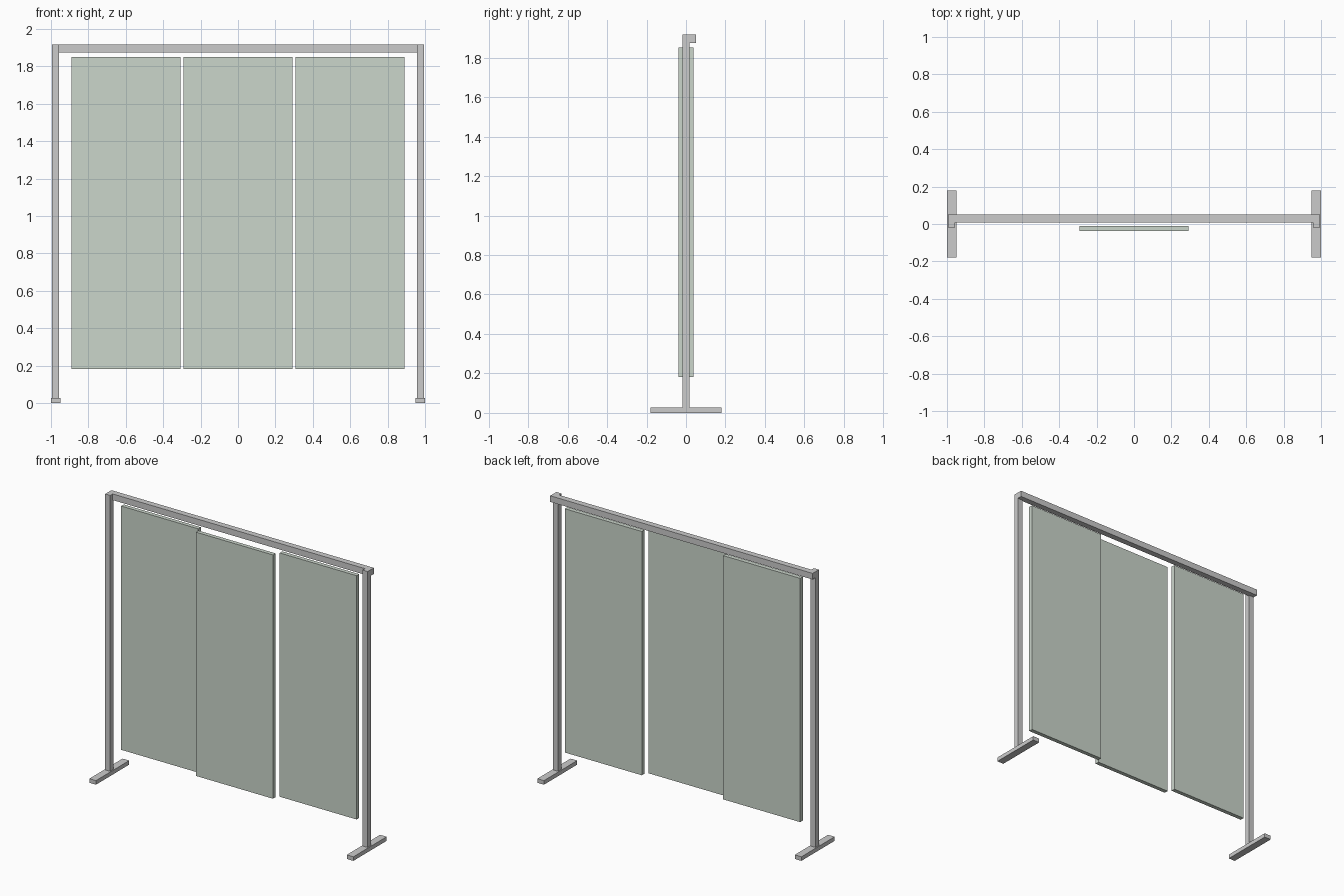
import bpy

if "Cube" in bpy.data.objects:
    bpy.data.objects.remove(bpy.data.objects["Cube"])


def box(name, x, y, z, mat=None):
    """Box from (min, max) ranges on each axis."""
    bpy.ops.mesh.primitive_cube_add(
        size=1, location=[(r[0] + r[1]) / 2 for r in (x, y, z)])
    ob = bpy.context.object
    ob.name = name
    ob.scale = [r[1] - r[0] for r in (x, y, z)]
    bpy.ops.object.transform_apply(location=False, rotation=False, scale=True)
    if mat:
        ob.data.materials.append(mat)
    return ob


green = bpy.data.materials.new("panel_green")
green.diffuse_color = (0.60, 0.67, 0.60, 1)
green.use_nodes = True
green.node_tree.nodes["Principled BSDF"].inputs["Base Color"].default_value = green.diffuse_color

TOP = 1.917
POST_X = 0.975

# feet and uprights on both sides
for side, s in (("left", -1), ("right", 1)):
    cx = s * POST_X
    box(side + "_foot", (cx - 0.025, cx + 0.025), (-0.18, 0.18), (0, 0.028))
    box(side + "_post", (cx - 0.019, cx + 0.019), (-0.0175, 0.0175), (0.028, TOP))

# top rail, set behind the uprights
box("top_rail", (-0.994, 0.994), (0.009, 0.05), (1.875, TOP))

# three hanging panels, the middle one on the front track
for name, cx, cy in (("left_panel", -0.60, 0.024),
                     ("middle_panel", 0.0, -0.024),
                     ("right_panel", 0.60, 0.024)):
    box(name, (cx - 0.2915, cx + 0.2915), (cy - 0.014, cy + 0.014), (0.182, 1.851), green)
